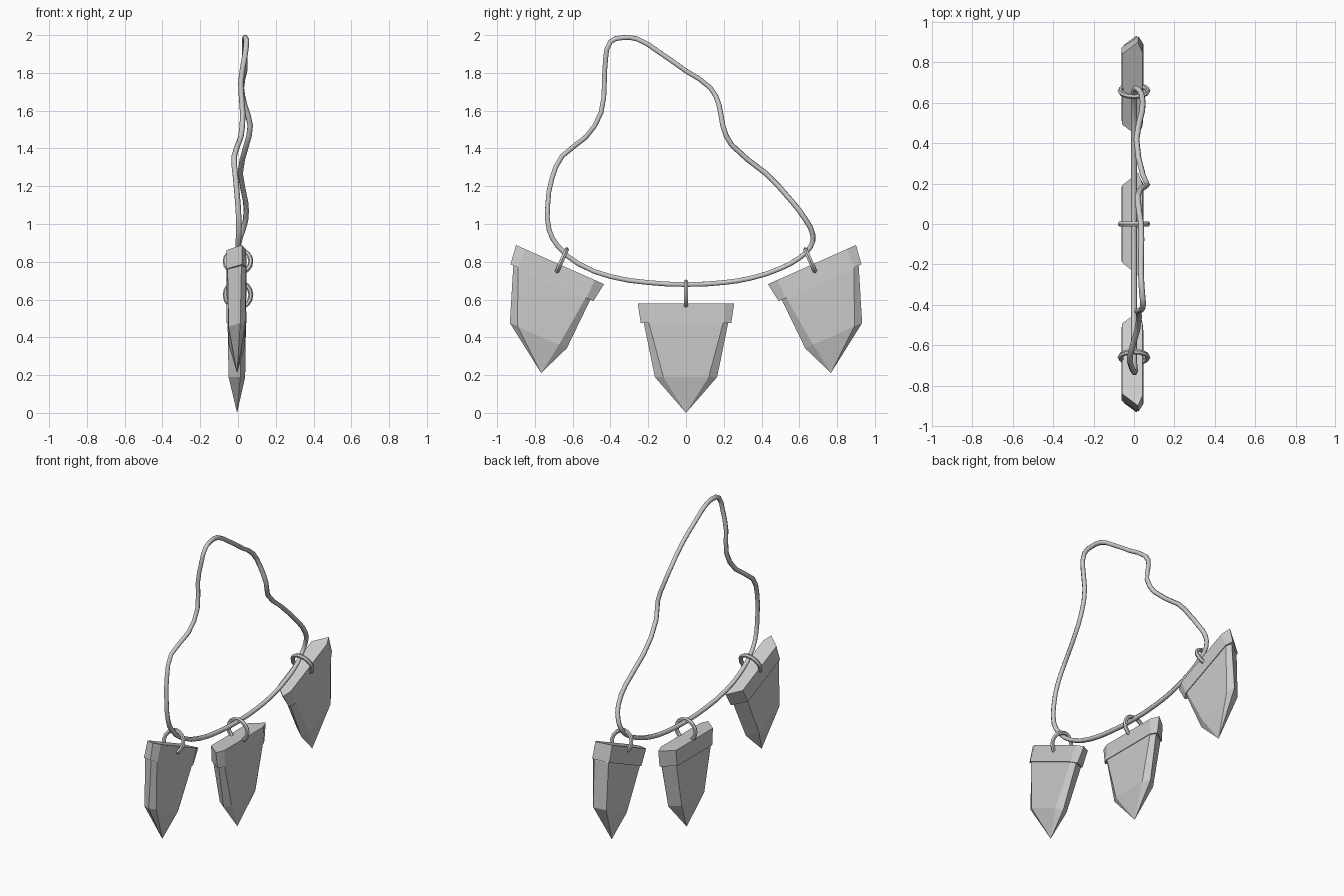
import bpy, bmesh, math
from mathutils import Vector, Matrix

if "Cube" in bpy.data.objects:
    bpy.data.objects.remove(bpy.data.objects["Cube"])


def loft(name, sections, matrix):
    """Faceted solid from equal-length rings of points."""
    bm = bmesh.new()
    rings = [[bm.verts.new(matrix @ Vector(p)) for p in s] for s in sections]
    n = len(rings[0])
    for a, b in zip(rings, rings[1:]):
        for i in range(n):
            j = (i + 1) % n
            bm.faces.new((a[i], a[j], b[j], b[i]))
    bm.faces.new(rings[0])
    bm.faces.new(rings[-1])
    bmesh.ops.remove_doubles(bm, verts=bm.verts, dist=0.0005)
    bmesh.ops.recalc_face_normals(bm, faces=bm.faces)
    me = bpy.data.meshes.new(name)
    bm.to_mesh(me)
    bm.free()
    ob = bpy.data.objects.new(name, me)
    bpy.context.collection.objects.link(ob)
    return ob


def hexagon(half, z, shift=0.0):
    """Mirrored section from three (x, half width) pairs."""
    return ([(x, w + shift, z) for x, w in half] +
            [(x, -w + shift, z) for x, w in reversed(half)])


def pendant(label, y, z, tilt, bend, ring_up):
    m = Matrix.Translation((0, y, z)) @ Matrix.Rotation(tilt, 4, 'X')
    # binding cap
    loft(label + "_cap", [
        hexagon([(0.042, 0.20), (0.02, 0.255), (-0.06, 0.19)], 0),
        hexagon([(0.046, 0.20), (0.022, 0.24), (-0.062, 0.18)], -0.105)], m)
    # pointed tooth, curving sideways on the outer pendants
    loft(label + "_tooth", [
        hexagon([(0.036, 0.20), (0.018, 0.225), (-0.052, 0.175)], -0.03),
        hexagon([(0.042, 0.195), (0.018, 0.222), (-0.055, 0.175)], -0.11),
        hexagon([(0.038, 0.12), (0.012, 0.165), (-0.05, 0.115)], -0.39, bend * 0.048),
        hexagon([(-0.005, 0.0)] * 3, -0.58 if not bend else -0.565, bend * 0.142)], m)
    # hanging ring
    bpy.ops.mesh.primitive_torus_add(major_segments=16, minor_segments=6,
                                     major_radius=0.068, minor_radius=0.013)
    ring = bpy.context.object
    ring.name = label + "_ring"
    ring.matrix_world = m @ Matrix.Translation((0, 0, ring_up)) @ Matrix.Rotation(math.pi / 2, 4, 'X')
    bpy.ops.object.shade_smooth_by_angle()


tilt = math.radians(24)
pendant("middle_pendant", 0, 0.58, 0, 0, 0.045)
pendant("left_pendant", -0.667, 0.785, -tilt, 1, 0.018)
pendant("right_pendant", 0.667, 0.785, tilt, -1, 0.018)

# irregular cord loop
path = [(0, 0, .68), (0, .2, .69), (0, .35, .715), (0, .5, .765), (0, .6, .82),
        (0, .66, .88), (.015, .672, .94), (.04, .635, 1.02), (.04, .56, 1.12),
        (.012, .42, 1.27), (.045, .24, 1.42), (.065, .195, 1.52), (.035, .175, 1.63),
        (.018, .13, 1.72), (.035, 0, 1.81), (.035, -.15, 1.915), (.035, -.26, 1.98),
        (.04, -.34, 1.986), (.045, -.4, 1.965), (.035, -.425, 1.88), (.015, -.432, 1.75),
        (.025, -.45, 1.59), (.015, -.53, 1.46), (-.02, -.655, 1.36), (-.012, -.71, 1.24),
        (0, -.732, 1.1), (.005, -.725, .97), (0, -.68, .885), (0, -.57, .79),
        (0, -.4, .722), (0, -.2, .69)]
cu = bpy.data.curves.new("cord", 'CURVE')
cu.dimensions = '3D'
cu.bevel_depth = 0.0145
cu.bevel_resolution = 1
cu.resolution_u = 2
sp = cu.splines.new('BEZIER')
sp.bezier_points.add(len(path) - 1)
for bp, p in zip(sp.bezier_points, path):
    bp.co = p
    bp.handle_left_type = bp.handle_right_type = 'AUTO'
sp.use_cyclic_u = True
bpy.context.collection.objects.link(bpy.data.objects.new("cord", cu))
